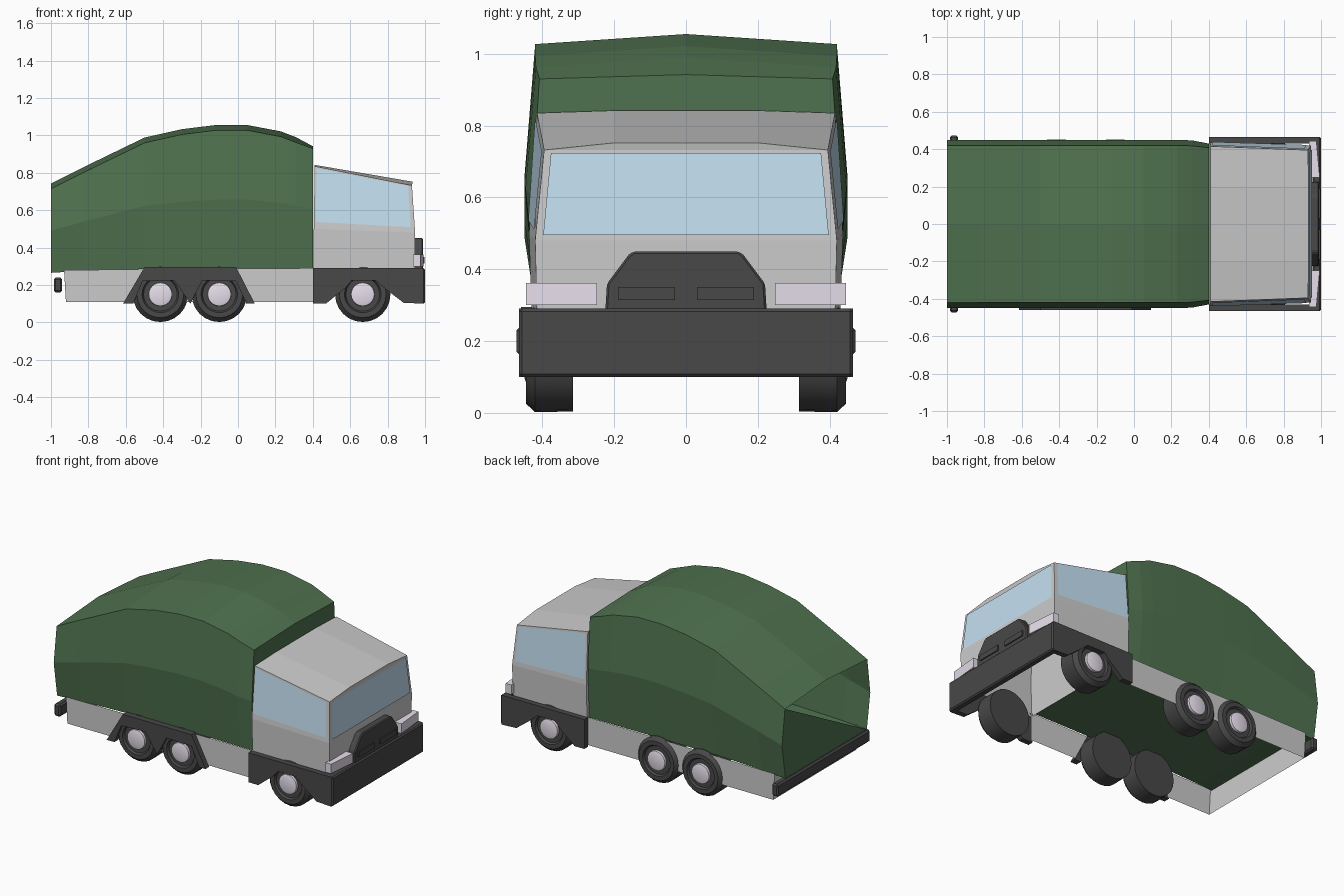
import bpy, bmesh, math
from mathutils import Vector

if "Cube" in bpy.data.objects:
    bpy.data.objects.remove(bpy.data.objects["Cube"])


def material(name, rgb):
    m = bpy.data.materials.new(name)
    m.diffuse_color = (*rgb, 1)
    m.use_nodes = True
    m.node_tree.nodes["Principled BSDF"].inputs["Base Color"].default_value = m.diffuse_color
    return m


GREEN = material("canvas_green", (0.08, 0.17, 0.08))
DARK = material("dark_trim", (0.065, 0.065, 0.065))
GLASS = material("pale_glass", (0.55, 0.74, 0.88))
LILAC = material("pale_lilac", (0.8, 0.74, 0.84))


def make(name, verts, faces, mat=None, bevel=0):
    me = bpy.data.meshes.new(name)
    me.from_pydata([tuple(v) for v in verts], [], faces)
    bm = bmesh.new()
    bm.from_mesh(me)
    bmesh.ops.recalc_face_normals(bm, faces=bm.faces)
    bm.to_mesh(me)
    bm.free()
    ob = bpy.data.objects.new(name, me)
    bpy.context.collection.objects.link(ob)
    if mat:
        me.materials.append(mat)
    if bevel:
        b = ob.modifiers.new("bevel", 'BEVEL')
        b.width, b.segments = bevel, 1
    return ob


def loft(rings, cyclic):
    n = len(rings[0])
    verts = [p for r in rings for p in r]
    faces = [(k * n + i, k * n + (i + 1) % n, (k + 1) * n + (i + 1) % n, (k + 1) * n + i)
             for k in range(len(rings) - 1) for i in range(n if cyclic else n - 1)]
    return verts, faces


def prism(name, pts, axis, a, b, mat=None, bevel=0):
    """Extrude a 2D outline from a to b along an axis."""
    place = {'x': lambda p, d: (d, p[0], p[1]),
             'y': lambda p, d: (p[0], d, p[1]),
             'z': lambda p, d: (p[0], p[1], d)}[axis]
    n = len(pts)
    v, f = loft([[place(p, d) for p in pts] for d in (a, b)], True)
    return make(name, v, f + [tuple(range(n)), tuple(range(n, 2 * n))], mat, bevel)


def box(name, x, y, z, mat=None, bevel=0):
    return prism(name, [(x[0], z[0]), (x[1], z[0]), (x[1], z[1]), (x[0], z[1])],
                 'y', y[0], y[1], mat, bevel)


def lathe(name, prof, x, side, mat, n=24):
    """Spin (radius, y) points about a wheel axle."""
    rings = [[(x + r * math.cos(2 * math.pi * i / n), side * y, 0.15 + r * math.sin(2 * math.pi * i / n))
              for i in range(n)] for r, y in prof]
    v, f = loft(rings, True)
    last = (len(prof) - 1) * n
    ob = make(name, v, f + [tuple(range(n)), tuple(range(last, last + n))], mat)
    bpy.ops.object.select_all(action='DESELECT')
    ob.select_set(True)
    bpy.context.view_layer.objects.active = ob
    bpy.ops.object.shade_smooth_by_angle(angle=math.radians(30))


# arched cover: x, side top height, half width at mid and top, floor height
stations = [(-1, .715, .45, .42, .265), (-.83, .80, .45, .42, .275), (-.5, .96, .45, .42, .285),
            (-.3, 1.005, .45, .42, .285), (-.12, 1.027, .45, .42, .285), (.05, 1.027, .45, .42, .285),
            (.23, .993, .45, .42, .285), (.31, .962, .447, .418, .285), (.4, .93, .43, .408, .285)]
rings = []
for x, top, mid, w, low in stations:
    half = [(.415, low), (mid, (low + top) / 2), (w, top)]
    ridge = top + (.012 if x == .4 else .028)
    rings.append([(x, -y, z) for y, z in half] + [(x, 0, ridge)] + [(x, y, z) for y, z in reversed(half)])
v, f = loft(rings, True)
last = 7 * (len(rings) - 1)
# the rear is only half closed, along a diagonal
make("cargo_cover", v, f + [(4, 5, 6, 0), tuple(range(last, last + 7))], GREEN)

# chassis skirt, open below
make("chassis_skirt",
     [(.41, -.425, .11), (.41, -.425, .29), (-.92, -.425, .11), (-.93, -.425, .28),
      (-.92, .425, .11), (-.93, .425, .28), (.41, .425, .11), (.41, .425, .29)],
     [(0, 1, 3, 2), (2, 3, 5, 4), (4, 5, 7, 6)])

# cab shell, open below
rear = [(.405, .43, .27), (.405, .437, .5), (.41, .415, .835), (.41, .2, .842)]
front = [(.945, .415, .27), (.947, .42, .48), (.93, .395, .732), (.934, .2, .752)]
mirror = lambda p: (p[0], -p[1], p[2])
v, f = loft([s + [mirror(p) for p in reversed(s)] for s in (rear, front)], False)
caps = [tuple(k + i for i in c) for k in (0, 8) for c in ((0, 1, 6, 7), (1, 2, 5, 6), (2, 3, 4, 5))]
make("cab", v, f + caps)


def pane(name, corners, u, w):
    """Window inset in a quad given as low0, low1, high1, high0."""
    a, b, c, d = map(Vector, corners)
    out = (b - a).cross(d - a).normalized()
    if out.dot((a + b + c + d) / 4 - Vector((.67, 0, .6))) < 0:
        out = -out
    pts = [a.lerp(b, s).lerp(d.lerp(c, s), t) + out * .005
           for s, t in ((u[0], w[0]), (u[1], w[0]), (u[1], w[1]), (u[0], w[1]))]
    make(name, pts, [(0, 1, 2, 3)], GLASS)


# windows
pane("windscreen", [front[1], mirror(front[1]), mirror(front[2]), front[2]], (.025, .975), (.06, .965))
pane("left_window", [rear[1], front[1], front[2], rear[2]], (.02, .96), (.11, .97))
pane("right_window", [mirror(p) for p in (rear[1], front[1], front[2], rear[2])], (.02, .96), (.11, .97))

# front bumper and wrap-around guards
box("front_bumper", (.955, 1), (-.465, .465), (.1, .29), DARK, .008)
guard = [(.4, .1), (.4, .29), (.99, .29), (.99, .1), (.885, .105), (.8, .17), (.735, .225),
         (.61, .225), (.575, .185), (.47, .1)]
for s, side in ((-1, "right"), (1, "left")):
    prism(side + "_front_guard", guard, 'y', s * .43, s * .465, DARK)
    # headlights
    prism(side + "_headlight", [(.935, s * .445), (.975, s * .445), (.993, s * .248), (.945, s * .248)],
          'z', .3, .362, LILAC)
    # grille slots as raised rims with a dark plate
    box(side + "_grille_slot", (.985, .997), sorted((s * .03, s * .19)), (.315, .35), DARK)

# grille
prism("grille", [(-.225, .28), (-.22, .36), (-.16, .44), (-.145, .45), (.145, .45), (.16, .44),
                 (.22, .36), (.225, .28)], 'x', .935, .99, DARK, .006)

# rear wheel guard, one side only
prism("rear_wheel_guard", [(-.615, .1), (-.5, .295), (-.01, .295), (.09, .1), (.045, .1), (-.01, .22),
                           (-.19, .225), (-.255, .1), (-.34, .225), (-.51, .22), (-.56, .1)],
      'y', -.46, -.42, DARK)

# rear bumper bar
box("rear_bumper", (-.985, -.94), (-.472, .472), (.16, .24), DARK, .01)

# wheels
for x in (-.415, -.1, .667):
    for s in (-1, 1):
        lathe("tyre", [(.146, .315), (.148, .42), (.125, .445), (.098, .445), (.09, .432)], x, s, DARK)
        lathe("hub", [(.064, .425), (.062, .447), (.045, .452)], x, s, LILAC)
